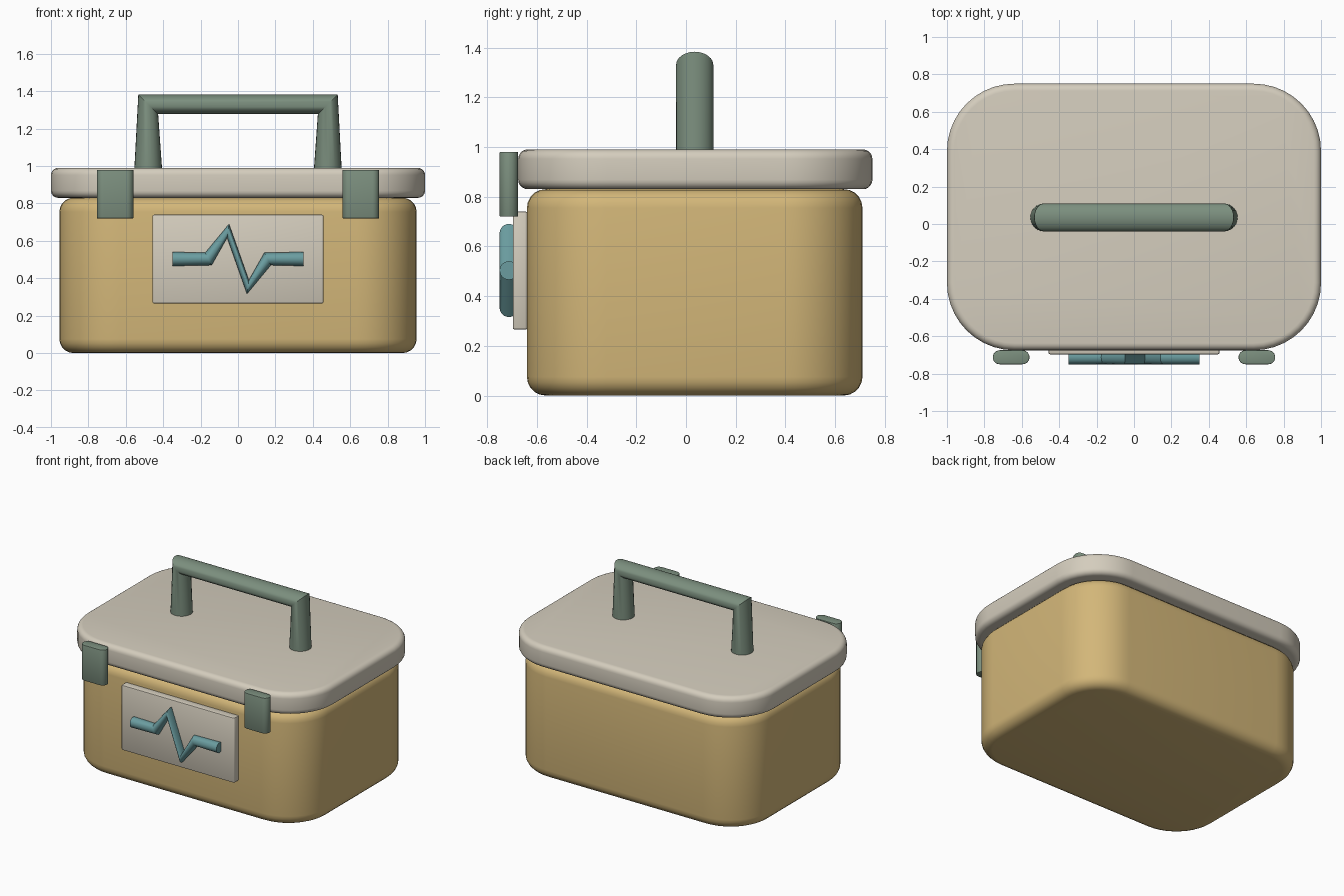
import bpy
import bmesh
import math
from mathutils import Vector

if "Cube" in bpy.data.objects:
    bpy.data.objects.remove(bpy.data.objects["Cube"], do_unlink=True)


def make_material(name, rgb):
    mat = bpy.data.materials.new(name)
    mat.use_nodes = True
    colour = (*rgb, 1.0)
    mat.diffuse_color = colour
    mat.node_tree.nodes["Principled BSDF"].inputs["Base Color"].default_value = colour
    return mat


tan = make_material("tan", (0.65, 0.47, 0.19))
cream = make_material("cream", (0.66, 0.61, 0.51))
green = make_material("sage green", (0.20, 0.275, 0.21))
teal = make_material("teal", (0.145, 0.335, 0.35))


def finish(bm, name, mat):
    bmesh.ops.recalc_face_normals(bm, faces=bm.faces)
    mesh = bpy.data.meshes.new(name)
    bm.to_mesh(mesh)
    bm.free()
    mesh.materials.append(mat)
    obj = bpy.data.objects.new(name, mesh)
    bpy.context.collection.objects.link(obj)
    bpy.ops.object.select_all(action="DESELECT")
    obj.select_set(True)
    bpy.context.view_layer.objects.active = obj
    bpy.ops.object.shade_smooth_by_angle(angle=math.radians(35))
    return obj


def round_edges(bm, edges, radius, segments):
    bmesh.ops.bevel(bm, geom=edges, offset=radius, segments=segments,
                    profile=0.5, affect="EDGES", clamp_overlap=True)


def rounded_block(name, low, high, corner, rim, mat, segments=10, rim_segments=5):
    """Box with rounded upright corners, then softened top and bottom rims."""
    low, high = Vector(low), Vector(high)
    bm = bmesh.new()
    bmesh.ops.create_cube(bm, size=1)
    for v in bm.verts:
        v.co = (low + high) / 2 + v.co * (high - low)
    upright = [e for e in bm.edges if abs(e.verts[0].co.z - e.verts[1].co.z) > 1e-4]
    round_edges(bm, upright, corner, segments)
    rims = [e for e in bm.edges if abs(e.verts[0].co.z - e.verts[1].co.z) < 1e-4]
    round_edges(bm, rims, rim, rim_segments)
    return finish(bm, name, mat)


def swept_tube(name, path, y, radius, mat, sides=24):
    """Round rod along an x, z path; joint rings keep the rod radius."""
    points = [Vector((x, 0, z)) for x, z in path]
    steps = [(b - a).normalized() for a, b in zip(points, points[1:])]
    bm = bmesh.new()
    rings = []
    for i, p in enumerate(points):
        t = (steps[max(i - 1, 0)] + steps[min(i, len(steps) - 1)]).normalized()
        across = Vector((-t.z, 0, t.x))
        ring = []
        for k in range(sides):
            a = math.tau * k / sides
            offset = across * math.cos(a) + Vector((0, math.sin(a), 0))
            ring.append(bm.verts.new(p + Vector((0, y, 0)) + offset * radius))
        rings.append(ring)
    for a, b in zip(rings, rings[1:]):
        for k in range(sides):
            n = (k + 1) % sides
            bm.faces.new((a[k], a[n], b[n], b[k]))
    bm.faces.new(rings[0])
    bm.faces.new(rings[-1])
    return finish(bm, name, mat)


# Case and lid
rounded_block("case_body", (-0.955, -0.64, 0), (0.955, 0.71, 0.83), 0.32, 0.075, tan)
rounded_block("lid", (-1, -0.675, 0.83), (1, 0.75, 0.99), 0.36, 0.038, cream)

# Carrying handle
swept_tube("handle", [(-0.48, 0.97), (-0.48, 1.33), (0.48, 1.33), (0.48, 0.97)],
           0.035, 0.075, green)

# Front clasps
for side, x in (("right", -0.657), ("left", 0.657)):
    rounded_block(side + "_clasp", (x - 0.098, -0.75, 0.72), (x + 0.098, -0.675, 0.98),
                  0.037, 0.004, green, 6, 2)

# Front panel with a raised pulse line
rounded_block("front_panel", (-0.457, -0.697, 0.265), (0.457, -0.638, 0.74),
              0.01, 0.008, cream, 3, 2)
half = [(0.35, 0), (0.158, 0), (0.053, -0.15)]
pulse = [(-x, 0.503 - z) for x, z in half] + [(x, 0.503 + z) for x, z in reversed(half)]
swept_tube("pulse_line", pulse, -0.7125, 0.0375, teal)
